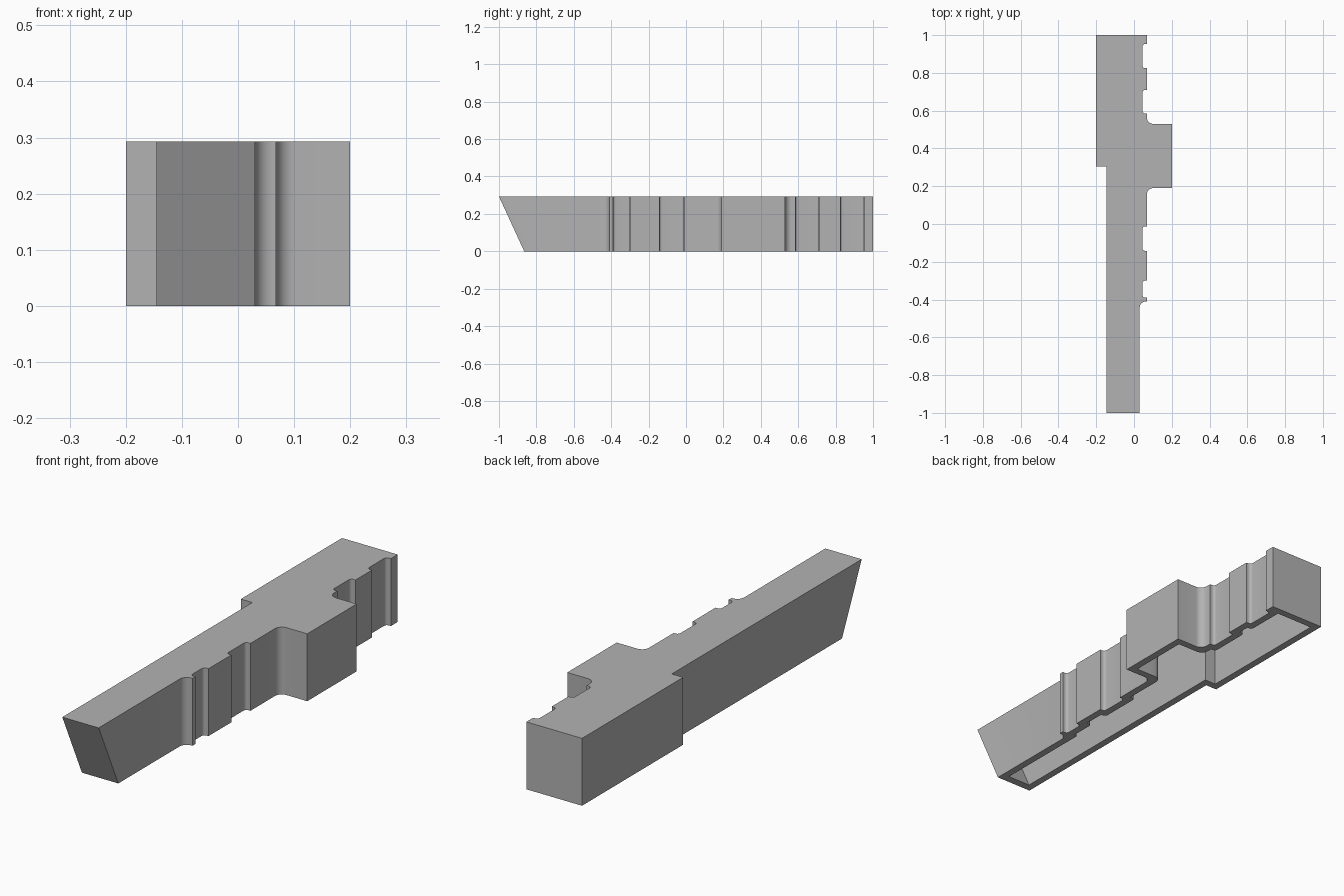
import bpy
import bmesh
from math import sin, cos, pi
from mathutils import Vector

if "Cube" in bpy.data.objects:
    bpy.data.objects.remove(bpy.data.objects["Cube"])

HEIGHT, WALL, SLOPE = 0.293, 0.032, 0.135 / 0.293
FRONT_FOOT = -0.865

# Stepped side: each level is (y where it ends, x of its face)
LEVELS = [(-0.41, 0.03), (-0.39, 0.068), (-0.3, 0.045), (-0.142, 0.068),
          (-0.012, 0.045), (0.19, 0.068), (0.53, 0.2), (0.585, 0.068),
          (0.71, 0.045), (0.825, 0.068), (0.953, 0.045), (1.0, 0.068)]

grey = bpy.data.materials.new("plain_grey")
grey.use_nodes = True
colour = (0.45, 0.45, 0.45, 1)
grey.diffuse_color = colour
grey.node_tree.nodes["Principled BSDF"].inputs["Base Color"].default_value = colour


def outline(inset):
    """Plan outline, with rounded inner corners on the stepped side."""
    levels = LEVELS
    if inset:
        # Teeth narrower than two walls have no hollow behind them
        starts = [-1.0] + [y for y, x in LEVELS[:-1]]
        levels = [lv for lv, s in zip(LEVELS, starts) if lv[0] - s > 0.05]
        levels[-1] = (1.0, levels[-1][1])
    pts = [(-0.145 + inset, None), (levels[0][1] - inset, None)]
    for (y, x0), (_, x1) in zip(levels, levels[1:]):
        up = 1 if x1 > x0 else -1
        y += up * inset
        low, high = min(x0, x1) - inset, max(x0, x1) - inset
        r = min(0.033, 0.6 * (high - low)) if high - low < 0.03 else 0.033
        arc = [(low + r - r * cos(a), y - up * (r - r * sin(a)))
               for a in (i * pi / 12 for i in range(7))]
        step = arc + [(high, y)]
        pts += step if up > 0 else step[::-1]
    pts += [(levels[-1][1] - inset, 1 - inset), (-0.2 + inset, 1 - inset),
            (-0.2 + inset, 0.305 + inset), (-0.145 + inset, 0.305 + inset)]
    return pts


def prism(name, inset, z0, z1):
    """Upright block whose front end leans outward toward the top."""
    foot = FRONT_FOOT + inset * (1 + SLOPE ** 2) ** 0.5
    bm = bmesh.new()
    pts = outline(inset)
    rings = [[bm.verts.new(Vector((x, foot - SLOPE * z if y is None else y, z)))
              for x, y in pts] for z in (z0, z1)]
    bm.faces.new(rings[0][::-1])
    bm.faces.new(rings[1])
    n = len(pts)
    for i in range(n):
        j = (i + 1) % n
        bm.faces.new((rings[0][i], rings[0][j], rings[1][j], rings[1][i]))
    bmesh.ops.recalc_face_normals(bm, faces=bm.faces)
    mesh = bpy.data.meshes.new(name)
    bm.to_mesh(mesh)
    bm.free()
    mesh.materials.append(grey)
    obj = bpy.data.objects.new(name, mesh)
    bpy.context.collection.objects.link(obj)
    return obj


# Solid body, hollowed from below
body = prism("stepped_cover", 0, 0, HEIGHT)
hollow = prism("hollow_cutter", WALL, -0.05, HEIGHT - WALL)
hollow.hide_render = True

bpy.ops.object.select_all(action='DESELECT')
body.select_set(True)
bpy.context.view_layer.objects.active = body
cut = body.modifiers.new("hollow", 'BOOLEAN')
cut.operation = 'DIFFERENCE'
cut.solver = 'EXACT'
cut.object = hollow
bpy.ops.object.modifier_apply(modifier=cut.name)
bpy.data.objects.remove(hollow)
bpy.ops.object.shade_smooth_by_angle(angle=pi / 6)
